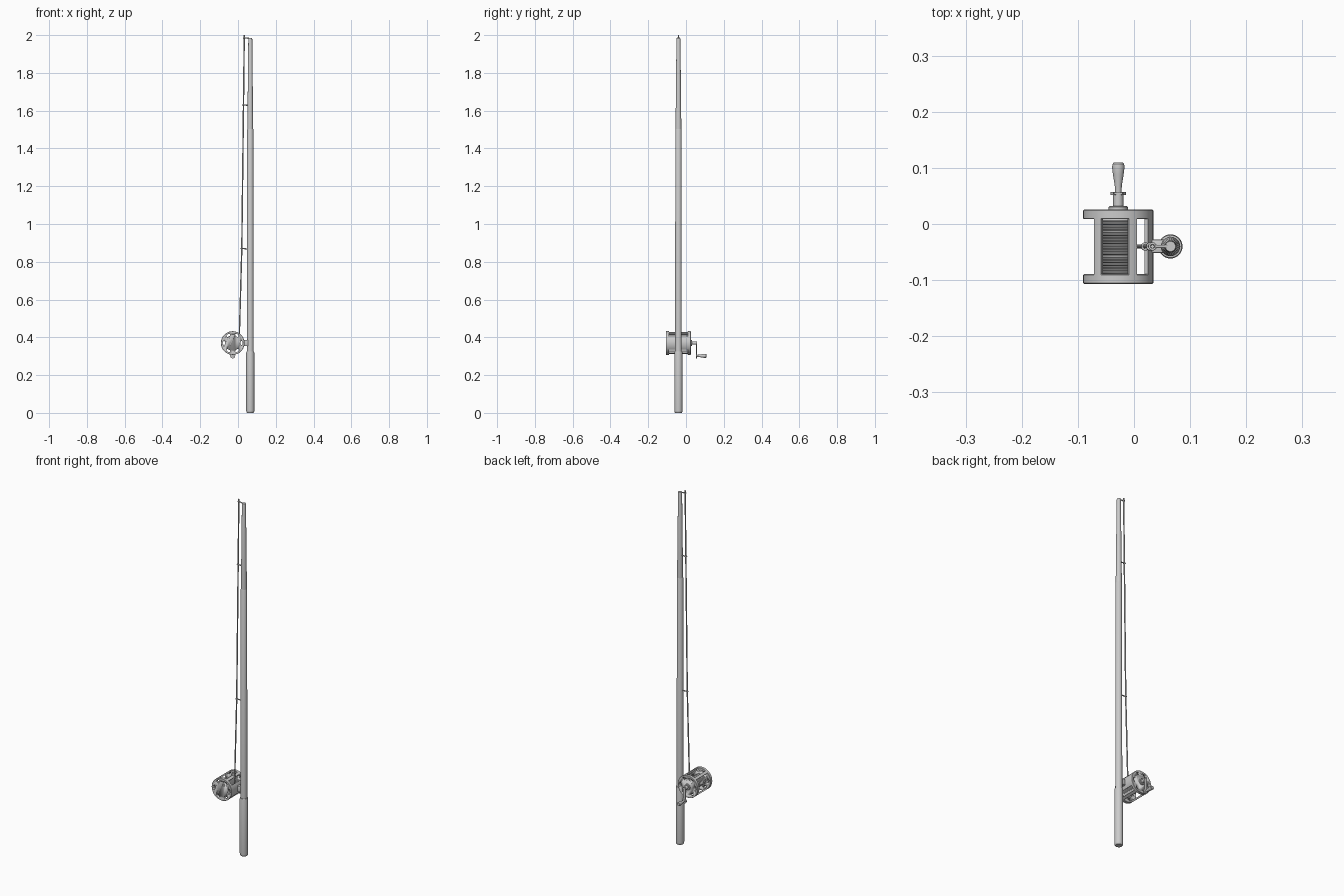
import bpy, bmesh, math
from mathutils import Vector, Matrix

if "Cube" in bpy.data.objects:
    bpy.data.objects.remove(bpy.data.objects["Cube"])

CX, CY, CZ = -0.028, -0.04, 0.37   # reel centre
RX = 0.065                         # rod axis
R = 0.0625                         # reel radius
Y_AXIS = Matrix.Rotation(-math.pi / 2, 4, 'X')   # local z -> +y


def finish(bm, name):
    bmesh.ops.recalc_face_normals(bm, faces=bm.faces)
    me = bpy.data.meshes.new(name)
    bm.to_mesh(me)
    bm.free()
    ob = bpy.data.objects.new(name, me)
    bpy.context.collection.objects.link(ob)
    bpy.ops.object.select_all(action='DESELECT')
    ob.select_set(True)
    bpy.context.view_layer.objects.active = ob
    bpy.ops.object.shade_smooth_by_angle(angle=math.radians(35))
    return ob


def lathe(name, profile, mat, n=32):
    """Revolve (radius, height) points around local z, with capped ends."""
    bm = bmesh.new()
    rings = [[bm.verts.new(mat @ Vector((r * math.cos(2 * math.pi * i / n),
                                         r * math.sin(2 * math.pi * i / n), h)))
              for i in range(n)] for r, h in profile]
    for a, b in zip(rings, rings[1:]):
        for i in range(n):
            j = (i + 1) % n
            bm.faces.new((a[i], a[j], b[j], b[i]))
    bm.faces.new(rings[0])
    bm.faces.new(rings[-1])
    return finish(bm, name)


def box(name, lo, hi, bevel=0.0):
    bm = bmesh.new()
    bmesh.ops.create_cube(bm, size=1)
    lo, hi = Vector(lo), Vector(hi)
    for v in bm.verts:
        v.co = Vector((v.co[k] * (hi[k] - lo[k]) + (lo[k] + hi[k]) / 2 for k in range(3)))
    if bevel:
        bmesh.ops.bevel(bm, geom=bm.edges[:], offset=bevel, segments=2, affect='EDGES', profile=0.5)
    return finish(bm, name)


def tube(name, pts, rad):
    cu = bpy.data.curves.new(name, 'CURVE')
    cu.dimensions = '3D'
    cu.bevel_depth = rad
    cu.bevel_resolution = 2
    cu.use_fill_caps = True
    sp = cu.splines.new('POLY')
    sp.points.add(len(pts) - 1)
    for p, c in zip(sp.points, pts):
        p.co = (*c, 1)
    ob = bpy.data.objects.new(name, cu)
    bpy.context.collection.objects.link(ob)
    return ob


def arc_bar(name, mid, half, y0, y1, r0, r1, n=8):
    """Curved strip of the reel cage, angles in degrees around the y axis."""
    bm = bmesh.new()
    secs = []
    for i in range(n + 1):
        a = math.radians(mid - half + 2 * half * i / n)
        secs.append([bm.verts.new((CX + r * math.cos(a), y, CZ + r * math.sin(a)))
                     for r, y in ((r0, y0), (r1, y0), (r1, y1), (r0, y1))])
    for a, b in zip(secs, secs[1:]):
        for k in range(4):
            bm.faces.new((a[k], a[(k + 1) % 4], b[(k + 1) % 4], b[k]))
    bm.faces.new(secs[0])
    bm.faces.new(secs[-1])
    return finish(bm, name)


def at(x, y, z):
    return Matrix.Translation((x, y, z))


# Rod: grip, blank and tapered tip
lathe("grip", [(0.017, 0), (0.0205, 0.004), (0.0215, 0.012), (0.0215, 0.318),
               (0.02, 0.325), (0.016, 0.326)], at(RX, CY, 0))
lathe("rod_blank", [(0.0175, 0.32), (0.0165, 1.5), (0.0145, 1.505)], at(RX, CY, 0))
lathe("rod_tip", [(0.0155, 1.495), (0.0105, 1.98), (0.009, 1.985)], at(RX, CY, 0))

# Oval slot cutter for the reel side plates
bm = bmesh.new()
for k in range(6):
    m = (at(CX, CY, CZ) @ Matrix.Rotation(math.radians(60 * k), 4, 'Y') @ at(0.0465, 0, 0)
         @ Matrix.Diagonal((0.0065, 1, 0.011, 1)) @ Y_AXIS)
    bmesh.ops.create_cone(bm, cap_ends=True, segments=20, radius1=1, radius2=1, depth=0.3, matrix=m)
cutter = finish(bm, "slot_cutter")
cutter.hide_render = True

# Reel side plates with slots
for name, y0, y1 in (("front_plate", -0.1065, -0.0895), ("back_plate", 0.0085, 0.0255)):
    ob = lathe(name, [(R - 0.0015, y0), (R, y0 + 0.0015), (R, y1 - 0.0015), (R - 0.0015, y1)],
               at(CX, 0, CZ) @ Y_AXIS, 48)
    mod = ob.modifiers.new("slots", 'BOOLEAN')
    mod.operation = 'DIFFERENCE'
    mod.solver = 'EXACT'
    mod.object = cutter
    bpy.context.view_layer.objects.active = ob
    bpy.ops.object.modifier_apply(modifier=mod.name)
bpy.data.objects.remove(cutter)

# Cage bars and mounting plate
for i, ang in enumerate((65, 127, -127, -65)):
    arc_bar("cage_bar_%d" % (i + 1), ang, 7, -0.092, 0.011, R - 0.008, R)
arc_bar("mount_plate", 0, 32, -0.092, 0.011, R - 0.007, R, 12)
box("reel_foot", (0.028, CY - 0.012, 0.353), (RX - 0.005, CY + 0.012, 0.386), 0.003)

# Spool wound with line
prof = [(0.032, -0.0895)]
turns = 20
for i in range(turns):
    y = -0.089 + i * 0.097 / turns
    d = 0.097 / turns
    prof += [(0.030, y), (0.0322, y + d * 0.3), (0.0322, y + d * 0.7)]
prof.append((0.030, 0.0085))
lathe("line_spool", prof, at(CX, 0, CZ) @ Y_AXIS, 32)

# Crank: hub, shaft, arm and flared knob
lathe("crank_hub", [(0.017, 0.025), (0.017, 0.030), (0.015, 0.032)], at(CX, 0, CZ) @ Y_AXIS)
lathe("crank_shaft", [(0.009, 0.03), (0.009, 0.057)], at(CX, 0, CZ) @ Y_AXIS)
box("crank_arm", (CX - 0.008, 0.052, 0.295), (CX + 0.008, 0.057, CZ + 0.009), 0.0015)
lathe("knob_collar", [(0.0135, 0.052), (0.0135, 0.057)], at(CX, 0, 0.302) @ Y_AXIS)
lathe("crank_knob", [(0.0055, 0.056), (0.0065, 0.07), (0.0095, 0.088), (0.011, 0.1),
                     (0.0105, 0.1065), (0.008, 0.1095)], at(CX, 0, 0.302) @ Y_AXIS)

# Fishing line and its guides
guides = [(0.020, 0.87, 0.0175), (0.029, 1.63, 0.0145), (0.033, 1.985, 0.0105)]
tube("fishing_line", [(0.006, CY, 0.37)] + [(x, CY, z) for x, z, r in guides]
     + [(0.033, CY, 2.0)], 0.0035)
for i, (x, z, r) in enumerate(guides):
    bpy.ops.mesh.primitive_torus_add(major_radius=0.0055, minor_radius=0.002, major_segments=20,
                                     minor_segments=8, location=(x, CY, z))
    bpy.context.object.name = "guide_ring_%d" % (i + 1)
    bpy.ops.object.shade_smooth()
    tube("guide_stem_%d" % (i + 1), [(x + 0.004, CY, z), (RX - r + 0.004, CY, z - 0.002)], 0.003)
